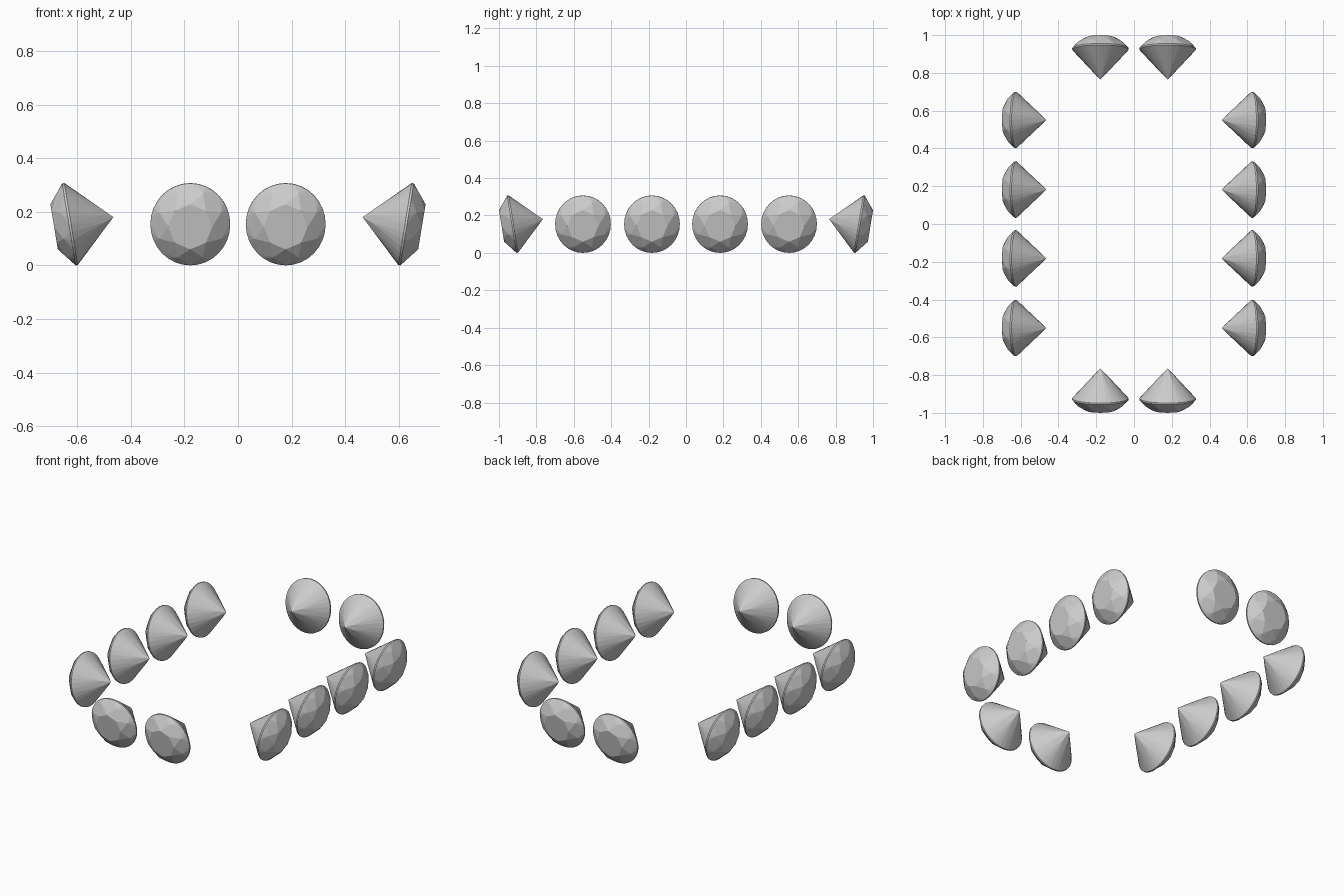
import bpy, math
from mathutils import Matrix, Vector

if "Cube" in bpy.data.objects:
    bpy.data.objects.remove(bpy.data.objects["Cube"])

RU, RV = 0.149, 0.155      # girdle radius, sideways and upwards
TABLE = 0.55               # table radius as a share of the girdle
CROWN, PAVILION = 0.06, 0.164
HALF_GIRDLE = 0.004
TILT = math.radians(9.3)
N = 32                     # girdle segments


def brilliant_mesh():
    """Round brilliant cut: local x = sideways, y = up, z = outwards."""
    verts, faces = [], []

    def add(r, deg, z):
        a = math.radians(deg)
        verts.append((RU * r * math.cos(a), RV * r * math.sin(a), z))
        return len(verts) - 1

    c = math.cos(math.pi / 8)
    g = HALF_GIRDLE
    step = 360 / N
    table = [add(TABLE, 45 * i, CROWN) for i in range(8)]
    star = [add((TABLE + 1) / 2 / c, 45 * i + 22.5, (CROWN + g) / 2) for i in range(8)]
    upper = [add(1, step * i, g) for i in range(N)]
    lower = [add(1, step * i, -g) for i in range(N)]
    t = 0.22
    pav = [add(t / c, 45 * i + 22.5, -PAVILION + t * (PAVILION - g)) for i in range(8)]
    apex = add(0, 0, -PAVILION)

    faces.append(table)
    k = N // 8
    for i in range(8):
        j = (i + 1) % 8
        # star, kite and upper half facets
        faces.append((table[i], star[i], table[j]))
        faces.append((table[i], star[i - 1], upper[k * i], star[i]))
        # pavilion main facet
        faces.append((apex, pav[i], lower[k * i], pav[i - 1]))
        for s in range(k):
            a, b = k * i + s, (k * i + s + 1) % N
            faces.append((star[i], upper[a], upper[b]))
            faces.append((upper[a], lower[a], lower[b], upper[b]))
            faces.append((pav[i], lower[b], lower[a]))
    me = bpy.data.meshes.new("brilliant_gem")
    me.from_pydata(verts, [], faces)
    me.update()
    return me


gem = brilliant_mesh()


def place(name, angle, dist, offset):
    """Stand a gem facing outwards at the given heading, tipped downwards."""
    out = Vector((math.cos(angle), math.sin(angle), 0))
    side = Vector((-out.y, out.x, 0))
    up = Vector((0, 0, 1))
    w = out * math.cos(TILT) - up * math.sin(TILT)
    v = out * math.sin(TILT) + up * math.cos(TILT)
    loc = out * dist + side * offset + up * 0.1537
    ob = bpy.data.objects.new(name, gem)
    ob.matrix_world = Matrix.Translation(loc) @ Matrix((side, v, w)).transposed().to_4x4()
    bpy.context.collection.objects.link(ob)


# Four gems on each long side, two at each end
rows = (("right", 0, 0.627, (0.182, 0.551)),
        ("back", 90, 0.927, (0.178,)),
        ("left", 180, 0.627, (0.182, 0.551)),
        ("front", 270, 0.927, (0.178,)))
for label, deg, dist, offsets in rows:
    n = 1
    for o in offsets:
        for s in (-1, 1):
            place(f"{label}_gem_{n}", math.radians(deg), dist, s * o)
            n += 1
